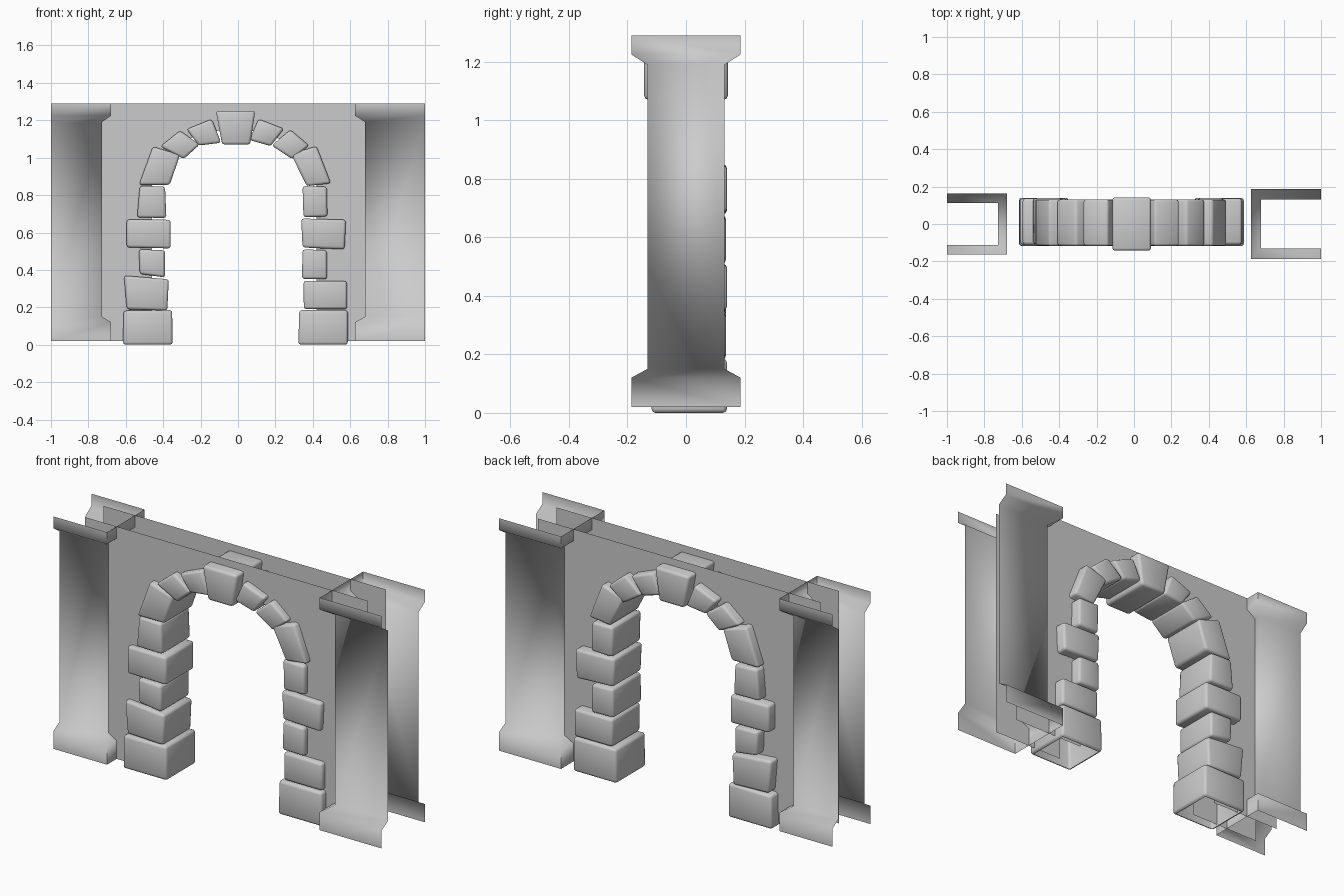
import bpy, bmesh, math
from mathutils import Vector

if "Cube" in bpy.data.objects:
    bpy.data.objects.remove(bpy.data.objects["Cube"])


def finish(name, bm):
    me = bpy.data.meshes.new(name)
    bm.to_mesh(me)
    bm.free()
    ob = bpy.data.objects.new(name, me)
    bpy.context.collection.objects.link(ob)
    return ob


# Wall sheets: thin front and back faces with an arched opening
def wall(name, y, front):
    arch = [(-0.02 + 0.44 * math.cos(math.pi * i / 16),
             0.85 + 0.30 * math.sin(math.pi * i / 16)) for i in range(17)]
    outline = [(0.84, 0.02), (0.84, 1.29), (-0.87, 1.29), (-0.87, 0.02), (-0.46, 0.02)]
    outline += arch[::-1] + [(0.42, 0.02)]
    bm = bmesh.new()
    f = bm.faces.new([bm.verts.new((x, y, z)) for x, z in outline])
    f.normal_update()
    if (f.normal.y < 0) != front:
        f.normal_flip()
    bmesh.ops.triangulate(bm, faces=[f])
    finish(name, bm)


wall("wall_front", -0.08, True)
wall("wall_back", 0.08, False)


# End pillars: a flared profile swept round three sides, open top, bottom and end
def pillar(name, side, inner, half, flare):
    profile = [(1, 0.02), (1, 0.12), (0, 0.15), (0, 1.19), (1, 1.225), (1, 1.29)]
    bm = bmesh.new()
    rows = []
    for k, z in profile:
        xi, h = side * (inner - flare * k), half + flare * k
        rows.append([bm.verts.new((x, y, z)) for x, y in
                     ((side, -h), (xi, -h), (xi, h), (side, h))])
    for a, b in zip(rows, rows[1:]):
        for i in range(3):
            quad = [a[i], a[i + 1], b[i + 1], b[i]]
            f = bm.faces.new(quad if side < 0 else quad[::-1])
    finish(name, bm)


pillar("pillar_left", -1, 0.728, 0.113, 0.050)
pillar("pillar_right", 1, 0.68, 0.132, 0.055)


# Stones: bevelled blocks extruded through the wall from a front outline
def stone(name, pts, y0=-0.115, y1=0.138, open_bottom=False):
    bm = bmesh.new()
    front = [bm.verts.new((x, y0, z)) for x, z in pts]
    back = [bm.verts.new((x, y1, z)) for x, z in pts]
    bm.faces.new(front)
    bm.faces.new(back[::-1])
    for i in range(4):
        j = (i + 1) % 4
        bm.faces.new((front[j], front[i], back[i], back[j]))
    bmesh.ops.recalc_face_normals(bm, faces=bm.faces)
    bmesh.ops.bevel(bm, geom=list(bm.edges), offset=0.014, segments=2,
                    profile=0.5, affect='EDGES')
    if open_bottom:
        bm.normal_update()
        low = [f for f in bm.faces if f.normal.z < -0.95 and f.calc_area() > 0.01]
        bmesh.ops.delete(bm, geom=low, context='FACES')
    finish(name, bm)


# Jamb stones: bottom-left, bottom-right, top-right, top-left corners
jambs = {
    "left": [
        [(-0.615, 0.0), (-0.35, 0.0), (-0.352, 0.185), (-0.612, 0.182)],
        [(-0.595, 0.19), (-0.378, 0.182), (-0.37, 0.35), (-0.61, 0.37)],
        [(-0.525, 0.378), (-0.39, 0.36), (-0.39, 0.505), (-0.53, 0.51)],
        [(-0.595, 0.52), (-0.36, 0.515), (-0.36, 0.668), (-0.595, 0.67)],
        [(-0.54, 0.68), (-0.383, 0.678), (-0.39, 0.845), (-0.525, 0.85)]],
    "right": [
        [(0.323, 0.0), (0.587, 0.0), (0.587, 0.185), (0.327, 0.185)],
        [(0.352, 0.19), (0.583, 0.19), (0.583, 0.34), (0.35, 0.342)],
        [(0.342, 0.352), (0.477, 0.35), (0.475, 0.505), (0.345, 0.51)],
        [(0.345, 0.52), (0.57, 0.51), (0.577, 0.668), (0.338, 0.675)],
        [(0.35, 0.682), (0.478, 0.685), (0.475, 0.845), (0.345, 0.848)]],
}
for side, blocks in jambs.items():
    for n, pts in enumerate(blocks):
        stone(f"jamb_stone_{side}_{n + 1}", pts, -0.118 if n == 0 else -0.11,
              0.14 - 0.003 * (n % 2), n == 0)

# Arch stones, left to right, with the larger keystone in the middle
arch_stones = [
    [(-0.455, 1.06), (-0.31, 1.015), (-0.365, 0.855), (-0.53, 0.855)],
    [(-0.31, 1.145), (-0.205, 1.07), (-0.29, 0.993), (-0.415, 1.06)],
    [(-0.14, 1.207), (-0.09, 1.08), (-0.21, 1.065), (-0.275, 1.152)],
    [(-0.118, 1.25), (0.092, 1.25), (0.065, 1.07), (-0.085, 1.07)],
    [(0.11, 1.207), (0.245, 1.155), (0.175, 1.062), (0.06, 1.095)],
    [(0.28, 1.15), (0.38, 1.065), (0.29, 0.992), (0.18, 1.065)],
    [(0.42, 1.062), (0.497, 0.863), (0.368, 0.848), (0.283, 1.02)],
]
for n, pts in enumerate(arch_stones):
    if n == 3:
        stone("keystone", pts, -0.143, 0.143)
    else:
        stone(f"arch_stone_{n + 1}", pts, -0.118, 0.132)

# Smooth shading that keeps the right-angled corners crisp
bpy.ops.object.select_all(action='SELECT')
bpy.context.view_layer.objects.active = bpy.data.objects["keystone"]
bpy.ops.object.shade_smooth_by_angle(angle=math.radians(65))
